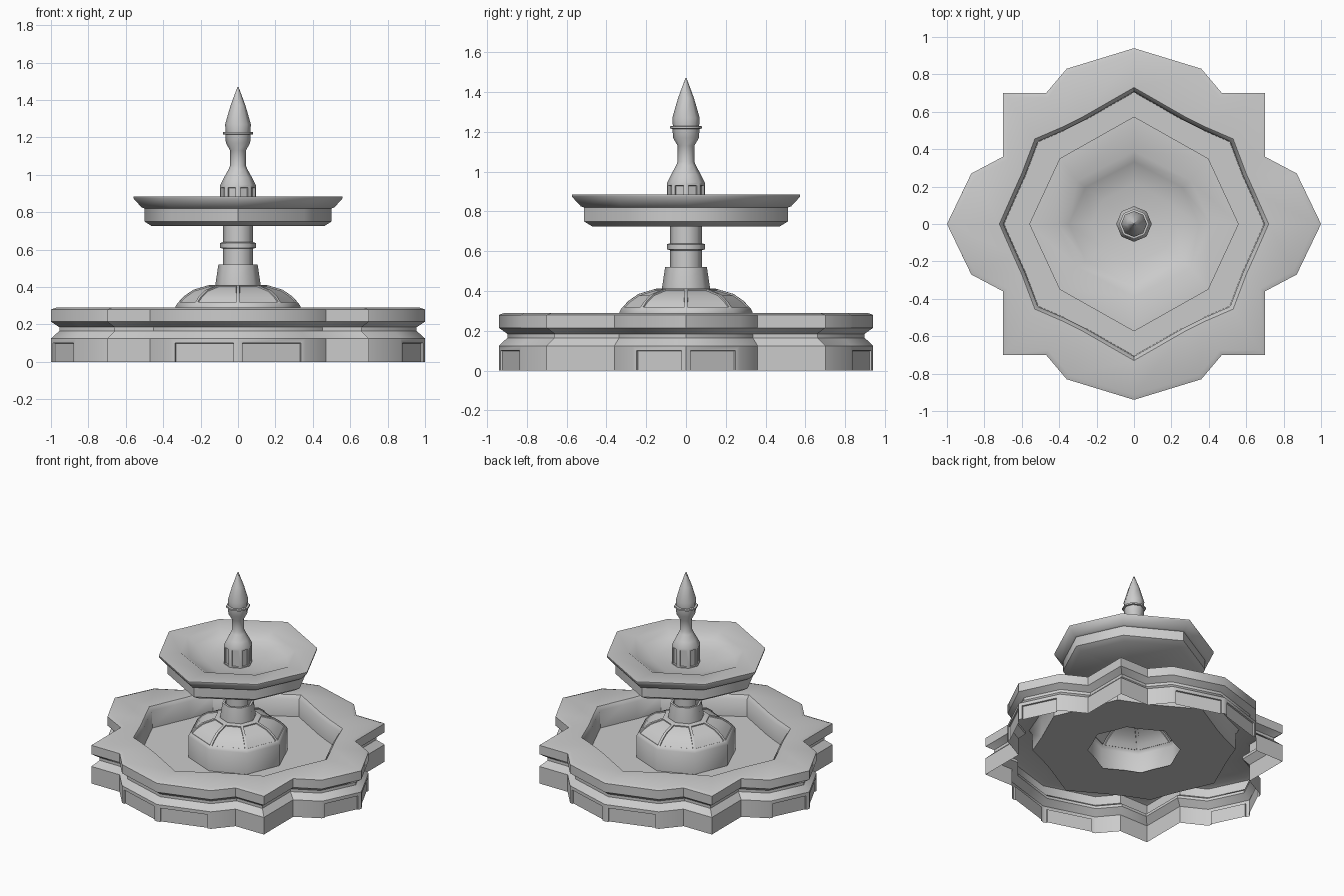
import bpy, bmesh, math
from mathutils import Vector

if "Cube" in bpy.data.objects:
    bpy.data.objects.remove(bpy.data.objects["Cube"])


def mirror_loop(q):
    """Full counter-clockwise loop from quarter points running +x axis to +y axis."""
    half = q + [(-x, y) for x, y in reversed(q[:-1])]
    return half + [(x, -y) for x, y in reversed(half[1:-1])]


def inset_loop(loop, d):
    """Mitred inward offset of a closed outline."""
    out = []
    for i, p in enumerate(loop):
        p, a, b = Vector(p), Vector(loop[i - 1]), Vector(loop[(i + 1) % len(loop)])
        e1, e2 = (p - a).normalized(), (b - p).normalized()
        n1, n2 = Vector((-e1.y, e1.x)), Vector((-e2.y, e2.x))
        out.append(p + (n1 + n2) * (d / (1 + n1.dot(n2))))
    return out


def scaled(loop, s):
    return [(p[0] * s, p[1] * s) for p in loop]


def loft(name, rings, panel_sets=(), cap_start=False, cap_end=False, smooth=50):
    """Skin (loop, z) rings; panel_sets = ([(row, side)...], margin, depth)."""
    bm = bmesh.new()
    vs = [[bm.verts.new((p[0], p[1], z)) for p in loop] for loop, z in rings]
    n = len(vs[0])
    faces = {}
    for r in range(len(vs) - 1):
        for i in range(n):
            j = (i + 1) % n
            faces[r, i] = bm.faces.new((vs[r][i], vs[r][j], vs[r + 1][j], vs[r + 1][i]))
    if cap_start:
        bm.faces.new(vs[0][::-1])
    if cap_end:
        bm.faces.new(vs[-1])
    bm.normal_update()
    for keys, margin, depth in panel_sets:
        group = [faces[k] for k in keys]
        bmesh.ops.inset_region(bm, faces=group, thickness=margin, use_even_offset=True)
        bm.normal_update()
        bmesh.ops.inset_region(bm, faces=group, thickness=0.002, depth=-depth, use_even_offset=True)
        bm.normal_update()
    me = bpy.data.meshes.new(name)
    bm.to_mesh(me)
    bm.free()
    ob = bpy.data.objects.new(name, me)
    bpy.context.collection.objects.link(ob)
    bpy.context.view_layer.objects.active = ob
    bpy.ops.object.select_all(action='DESELECT')
    ob.select_set(True)
    bpy.ops.object.shade_smooth_by_angle(angle=math.radians(smooth))
    return ob


octagon = [(math.cos(k * math.pi / 4), math.sin(k * math.pi / 4)) for k in range(8)]


def turned(name, profile, **kw):
    return loft(name, [(scaled(octagon, r), z) for r, z in profile], **kw)


# Pool: lobed outer wall with waist, rim, inner wall and floor
outer = mirror_loop([(1, 0), (.87, .27), (.70, .36), (.70, .70), (.47, .70), (.36, .83), (0, .94)])
inner = mirror_loop([(.72, 0), (.645, .17), (.60, .27), (.53, .455), (.38, .52), (.27, .575), (0, .73)])
wall = [(0, 0), (0, .125), (.04, .165), (.04, .185), (0, .215), (0, .28), (.025, .29)]
rings = [(inset_loop(outer, d), z) for d, z in wall]
rings += [(inner, .29), (scaled(inner, .97), .265), (scaled(inner, .965), .14), (scaled(inner, .44), .14)]
panels = [([(0, s)], .024, .01) for s in (0, 5, 6, 11, 12, 17, 18, 23)]
loft("pool_basin", rings, panels, smooth=40)

# Ribbed dome in the middle of the pool
turned("dome", [(.335, .14), (.335, .295), (.325, .312), (.29, .35), (.24, .385), (.15, .412), (.11, .412)],
       panel_sets=[([(2, s), (3, s), (4, s)], .009, .007) for s in range(8)])

# Pedestal cup and column with its collar
turned("pedestal", [(.12, .40), (.12, .42), (.105, .52), (.09, .52), (.088, .48), (.07, .48)])
turned("column", [(.08, .42), (.08, .605), (.095, .61), (.095, .635), (.08, .64), (.08, .74)])

# Upper bowl: stepped underside, flat rim, shallow interior
bowl = mirror_loop([(1, 0), (.71, .625), (0, 1.025)])
bowl_in = mirror_loop([(.41, 0), (.305, .23), (0, .39)])
rings = [(scaled(bowl, r), z) for r, z in
         [(.07, .725), (.46, .725), (.50, .75), (.50, .82), (.515, .825), (.56, .875), (.56, .885)]]
rings += [(bowl_in, .885), (scaled(bowl_in, .85), .845), (scaled(bowl_in, .55), .815), (scaled(bowl_in, .2), .805)]
loft("upper_bowl", rings)

# Finial: panelled base, neck, bulb, ring and spire
turned("finial", [(.095, .80), (.095, .945), (.075, .985), (.05, 1.03), (.042, 1.05), (.042, 1.13),
                  (.065, 1.17), (.068, 1.215), (.08, 1.217), (.08, 1.228), (.066, 1.23),
                  (.069, 1.27), (.04, 1.37), (.003, 1.47)],
       panel_sets=[([(0, s)], .014, .008) for s in range(8)], cap_start=True, cap_end=True)
